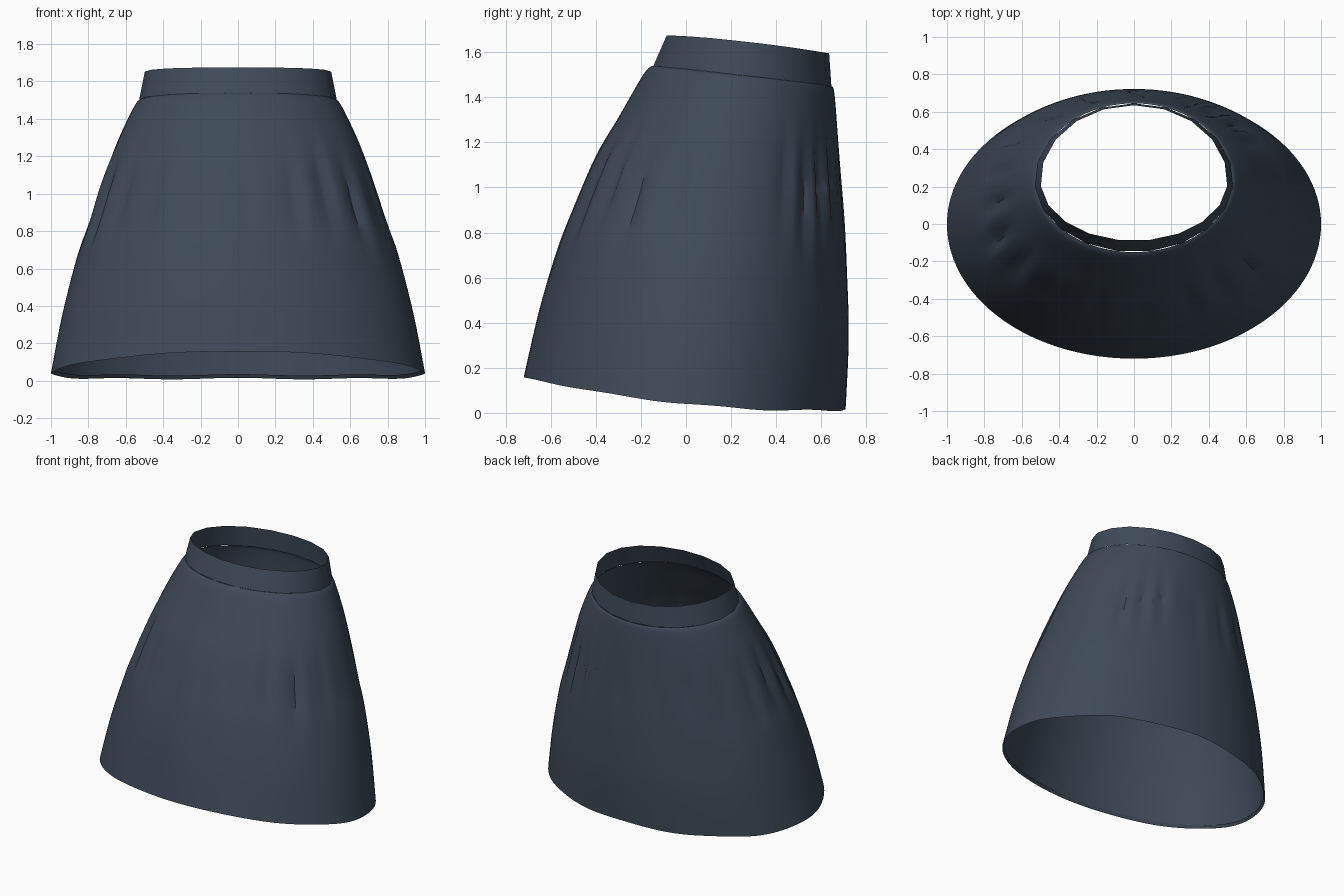
import bpy, bmesh, math

cube = bpy.data.objects.get("Cube")
if cube:
    bpy.data.objects.remove(cube, do_unlink=True)

cloth = bpy.data.materials.new("slate blue cloth")
cloth.use_nodes = True
COLOUR = (0.048, 0.069, 0.098, 1)
cloth.diffuse_color = COLOUR
shader = cloth.node_tree.nodes["Principled BSDF"]
shader.inputs["Base Color"].default_value = COLOUR
shader.inputs["Roughness"].default_value = 0.9

# Rings: front y, front z, back y, back z, half width, side y, side z
BAND = [
    (-0.09, 1.675, 0.635, 1.595, 0.500, 0.23, 1.65),
    (-0.15, 1.540, 0.645, 1.450, 0.530, 0.23, 1.50),
]
SKIRT = [
    (-0.15, 1.540, 0.645, 1.450, 0.522, 0.23, 1.50),
    (-0.19, 1.500, 0.658, 1.420, 0.553, 0.22, 1.47),
    (-0.30, 1.310, 0.673, 1.240, 0.640, 0.19, 1.29),
    (-0.40, 1.140, 0.688, 1.020, 0.712, 0.16, 1.10),
    (-0.50, 0.910, 0.705, 0.800, 0.795, 0.12, 0.85),
    (-0.57, 0.730, 0.715, 0.610, 0.858, 0.09, 0.67),
    (-0.65, 0.460, 0.722, 0.330, 0.938, 0.04, 0.36),
    (-0.72, 0.158, 0.708, 0.012, 1.000, 0.00, 0.04),
]
# Gathers: angle in degrees from the left side, depth
GATHERS = [(-126, .008), (-105, .010), (-86, .008), (-67, .020), (-52, .020),
           (-36, .024), (-18, .008), (32, .014), (44, .022), (55, .022),
           (66, .014), (88, .008), (108, .010), (127, .012), (146, .014),
           (166, .018), (184, .022), (200, .024), (217, .018)]


def ring_point(ring, a):
    yf, zf, yb, zb, rx, ys, zs = ring
    s = math.sin(a)
    y = ys + ((yb - ys) if s > 0 else (ys - yf)) * s
    z = zs + (zb - zf) / 2 * s + ((zb + zf) / 2 - zs) * s * s
    return [rx * math.cos(a), y, z]


def smooth_rings(rings, steps):
    """Catmull-Rom interpolation between the rings."""
    out = []
    for i in range(len(rings) - 1):
        p0, p1 = rings[max(i - 1, 0)], rings[i]
        p2, p3 = rings[i + 1], rings[min(i + 2, len(rings) - 1)]
        for k in range(steps):
            t = k / steps
            out.append([b + t / 2 * (c - a + t * (2*a - 5*b + 4*c - d
                        + t * (3*b - 3*c + d - a)))
                        for a, b, c, d in zip(p0, p1, p2, p3)])
    return out + [rings[-1]]


def gather_offset(a, z):
    """Vertical grooves with soft ridges, fading towards yoke and hem."""
    total = 0
    for i, (deg, depth) in enumerate(GATHERS):
        d = (math.degrees(a) - deg + 180) % 360 - 180
        middle = 0.98 + 0.06 * math.sin(i * 2.1)
        fade = math.exp(-((z - middle) / 0.2) ** 2)
        groove = math.exp(-(d / 2.6) ** 2) - 0.5 * math.exp(-((d - 6) / 4) ** 2)
        total -= depth * fade * groove
    return total


def build(name, rings, sides, shape=None):
    bm = bmesh.new()
    loops = []
    for ring in rings:
        loop = []
        for i in range(sides):
            a = math.pi / 2 + math.tau * i / sides
            p = ring_point(ring, a)
            loop.append(bm.verts.new(shape(p, a) if shape else p))
        loops.append(loop)
    for top, low in zip(loops, loops[1:]):
        for i in range(sides):
            j = (i + 1) % sides
            bm.faces.new((top[i], low[i], low[j], top[j]))
    mesh = bpy.data.meshes.new(name)
    bm.to_mesh(mesh)
    bm.free()
    mesh.materials.append(cloth)
    obj = bpy.data.objects.new(name, mesh)
    bpy.context.collection.objects.link(obj)
    bpy.ops.object.select_all(action='DESELECT')
    obj.select_set(True)
    bpy.context.view_layer.objects.active = obj
    bpy.ops.object.shade_smooth_by_angle(angle=math.radians(35))
    return obj


def skirt_shape(p, a):
    x, y, z = p
    off = gather_offset(a, z)
    # Slight ripple along the hem
    if z < 0.2:
        z += 0.004 * math.sin(9 * a) * (1 - z / 0.2)
    return (x + off * math.cos(a), y + off * math.sin(a), z)


# Waistband
build("waistband", BAND, 19)

# Skirt body, with the hem turned up inside
hem = SKIRT[-1]
turned = (hem[0] + .012, hem[1] + .02, hem[2] - .012, hem[3] + .02,
          hem[4] - .014, hem[5], hem[6] + .02)
build("skirt_body", smooth_rings(SKIRT, 5) + [turned], 120, skirt_shape)
